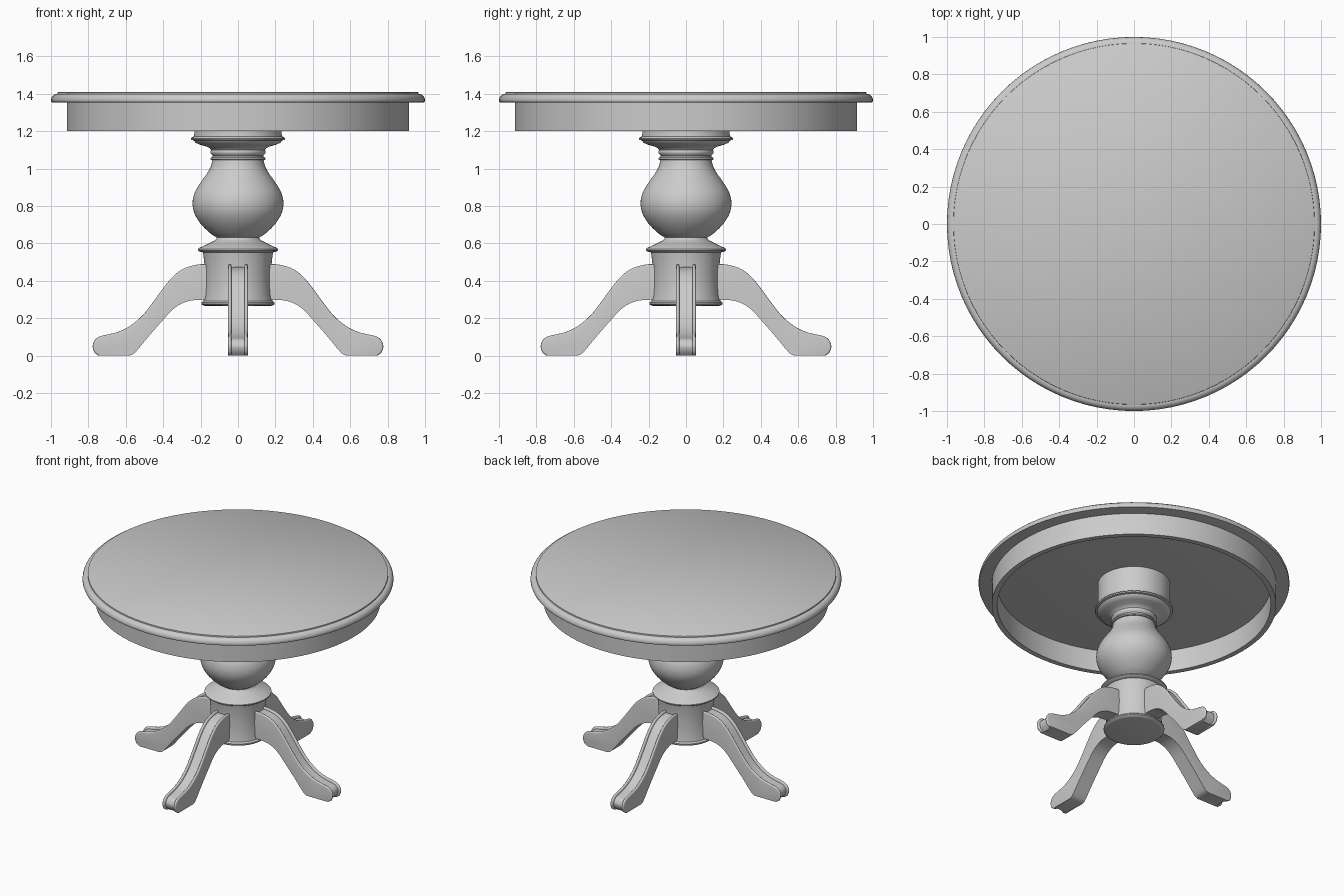
import bpy, bmesh
from math import sin, cos, pi, radians
from mathutils import Vector, Matrix

if "Cube" in bpy.data.objects:
    bpy.data.objects.remove(bpy.data.objects["Cube"])


def finish(bm, name, angle=35):
    bmesh.ops.remove_doubles(bm, verts=bm.verts, dist=1e-5)
    bmesh.ops.recalc_face_normals(bm, faces=bm.faces)
    me = bpy.data.meshes.new(name)
    bm.to_mesh(me)
    bm.free()
    ob = bpy.data.objects.new(name, me)
    bpy.context.collection.objects.link(ob)
    bpy.ops.object.select_all(action='DESELECT')
    ob.select_set(True)
    bpy.context.view_layer.objects.active = ob
    bpy.ops.object.shade_smooth_by_angle(angle=radians(angle))
    return ob


def spline(pts, steps=4):
    """Catmull-Rom curve through 2D points."""
    p = [Vector(q) for q in pts]
    p = [2 * p[0] - p[1]] + p + [2 * p[-1] - p[-2]]
    out = []
    for i in range(1, len(p) - 2):
        a, b, c, d = p[i - 1:i + 3]
        for k in range(steps):
            t = k / steps
            out.append(0.5 * (2 * b + (c - a) * t + (2 * a - 5 * b + 4 * c - d) * t * t
                              + (3 * b - a - 3 * c + d) * t ** 3))
    return out + [p[-2]]


def bridge(bm, r1, r2):
    n = len(r1)
    for i in range(n):
        bm.faces.new((r1[i], r1[(i + 1) % n], r2[(i + 1) % n], r2[i]))


def lathe(name, profile, closed=False, seg=96):
    """Revolve (radius, z) points around z; open profiles are capped."""
    bm = bmesh.new()
    rings = [[bm.verts.new((r * cos(2 * pi * i / seg), r * sin(2 * pi * i / seg), z))
              for i in range(seg)] for r, z in profile]
    for a, b in zip(rings, rings[1:]):
        bridge(bm, a, b)
    if closed:
        bridge(bm, rings[-1], rings[0])
    else:
        bm.faces.new(rings[0])
        bm.faces.new(rings[-1])
    return finish(bm, name)


# Round top with a stepped, rounded edge
lathe("table_top", [(0.985, 1.353), (0.997, 1.355), (1.0, 1.362), (0.999, 1.373), (0.994, 1.385),
                    (0.985, 1.394), (0.974, 1.398), (0.966, 1.399), (0.965, 1.407), (0.962, 1.409)])

# Hollow apron ring
lathe("apron", [(0.915, 1.2), (0.915, 1.356), (0.88, 1.356), (0.88, 1.2)], closed=True)

# Turned pedestal: base drum, collar, vase, neck ring and top collar
vase = spline([(0.113, 0.63), (0.15, 0.655), (0.2, 0.705), (0.233, 0.76), (0.243, 0.815), (0.232, 0.87),
               (0.2, 0.925), (0.165, 0.975), (0.146, 1.01), (0.137, 1.045)])
drum = [(0.17, 0.265), (0.187, 0.268), (0.195, 0.275), (0.195, 0.283), (0.185, 0.292),
        (0.179, 0.33), (0.176, 0.4), (0.178, 0.47), (0.184, 0.53), (0.188, 0.552)]
collar = [(0.205, 0.556), (0.215, 0.563), (0.215, 0.57), (0.205, 0.577), (0.175, 0.59),
          (0.145, 0.605), (0.125, 0.615), (0.117, 0.622)]
neck = [(0.144, 1.046), (0.148, 1.052), (0.144, 1.06), (0.136, 1.063), (0.136, 1.07),
        (0.146, 1.08), (0.148, 1.09), (0.144, 1.1), (0.15, 1.108), (0.17, 1.118), (0.205, 1.128),
        (0.227, 1.138), (0.235, 1.15), (0.248, 1.153), (0.252, 1.16), (0.248, 1.166),
        (0.235, 1.172), (0.233, 1.19), (0.233, 1.356)]
lathe("pedestal", drum + collar + [tuple(v) for v in vase] + neck, seg=64)

# Curved leg outline (radial distance, z): top edge round to the toe, then the underside
top = spline([(0.12, 0.48), (0.18, 0.489), (0.24, 0.482), (0.3, 0.46), (0.365, 0.405), (0.44, 0.305),
              (0.51, 0.215), (0.575, 0.16), (0.64, 0.127), (0.7, 0.112), (0.745, 0.1),
              (0.77, 0.075), (0.777, 0.045), (0.767, 0.015)], 3)
under = spline([(0.58, 0.0), (0.55, 0.016), (0.48, 0.1), (0.41, 0.18), (0.345, 0.25),
                (0.28, 0.287), (0.21, 0.298), (0.12, 0.298)], 3)

# Layers across the leg: (sideways position, inset of the top edge) - two beads with a channel
half = [(0.053, 0.011), (0.0515, 0.004), (0.048, 0.001), (0.0435, 0.0), (0.039, 0.002),
        (0.0355, 0.006), (0.034, 0.015)]
layers = [(-y, d) for y, d in half] + [(y, d) for y, d in reversed(half)]


def outline(d):
    pts = []
    for i, p in enumerate(top):
        t = (top[min(i + 1, len(top) - 1)] - top[max(i - 1, 0)]).normalized()
        pts.append(p + d * Vector((t.y, -t.x)))
    return pts + [Vector((0.745 - d, 0.0))] + under


def leg(name, turn):
    bm = bmesh.new()
    rings = [[bm.verts.new((p.x, y, max(p.y, 0))) for p in outline(d)] for y, d in layers]
    for a, b in zip(rings, rings[1:]):
        bridge(bm, a, b)
    bm.faces.new(rings[0])
    bm.faces.new(rings[-1])
    bm.transform(Matrix.Rotation(turn, 4, 'Z'))
    return finish(bm, name, 40)


for i, side in enumerate(("right", "back", "left", "front")):
    leg(side + "_leg", i * pi / 2)
